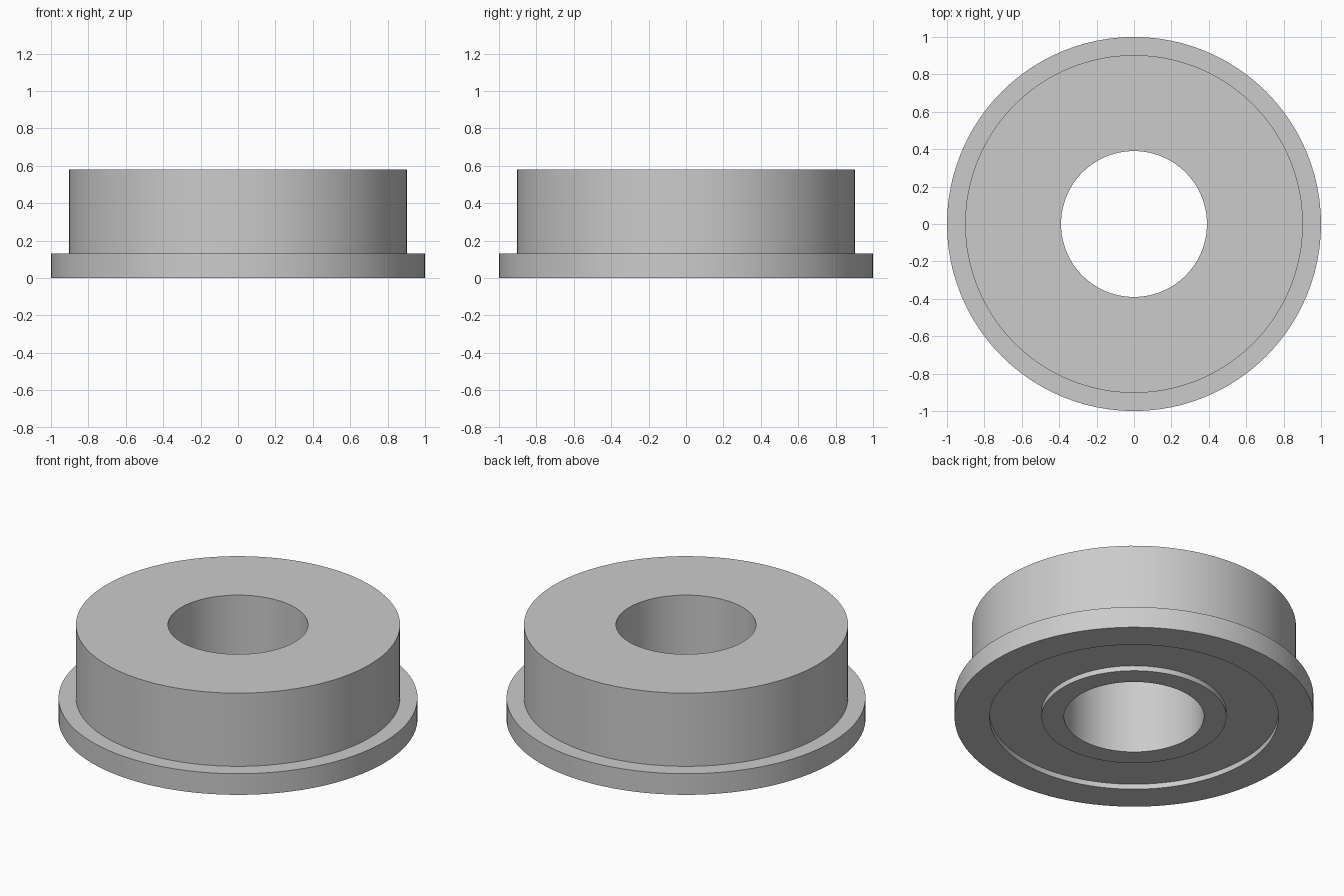
import bpy
import bmesh
import math

cube = bpy.data.objects.get("Cube")
if cube:
    bpy.data.objects.remove(cube, do_unlink=True)

SEGMENTS = 96

# Key radii and heights
BORE, HUB, RECESS, BODY, FLANGE = 0.39, 0.515, 0.805, 0.903, 1.0
GROOVE_DEPTH, FLANGE_TOP, TOP = 0.032, 0.13, 0.58

# Plain grey metal
metal = bpy.data.materials.new("grey_metal")
metal.use_nodes = True
grey = (0.6, 0.6, 0.6, 1.0)
metal.diffuse_color = grey
metal.node_tree.nodes["Principled BSDF"].inputs["Base Color"].default_value = grey


def lathe(name, profile, material):
    """Revolve a closed (radius, height) profile around the z axis."""
    bm = bmesh.new()
    verts = [bm.verts.new((r, 0, z)) for r, z in profile]
    edges = [bm.edges.new((a, b)) for a, b in zip(verts, verts[1:] + verts[:1])]
    bmesh.ops.spin(bm, geom=verts + edges, cent=(0, 0, 0), axis=(0, 0, 1),
                   angle=math.tau, steps=SEGMENTS, use_merge=True)
    bmesh.ops.remove_doubles(bm, verts=bm.verts[:], dist=1e-5)
    bmesh.ops.recalc_face_normals(bm, faces=bm.faces[:])
    mesh = bpy.data.meshes.new(name)
    bm.to_mesh(mesh)
    bm.free()
    mesh.materials.append(material)
    obj = bpy.data.objects.new(name, mesh)
    bpy.context.collection.objects.link(obj)
    bpy.ops.object.select_all(action='DESELECT')
    obj.select_set(True)
    bpy.context.view_layer.objects.active = obj
    bpy.ops.object.shade_smooth_by_angle(angle=math.radians(30))
    return obj


# Flanged ring with a through bore and a shallow groove underneath
lathe("flanged_ring", [
    (BORE, 0), (HUB, 0), (HUB, GROOVE_DEPTH), (RECESS, GROOVE_DEPTH),
    (RECESS, 0), (FLANGE, 0), (FLANGE, FLANGE_TOP), (BODY, FLANGE_TOP),
    (BODY, TOP), (BORE, TOP),
], metal)
